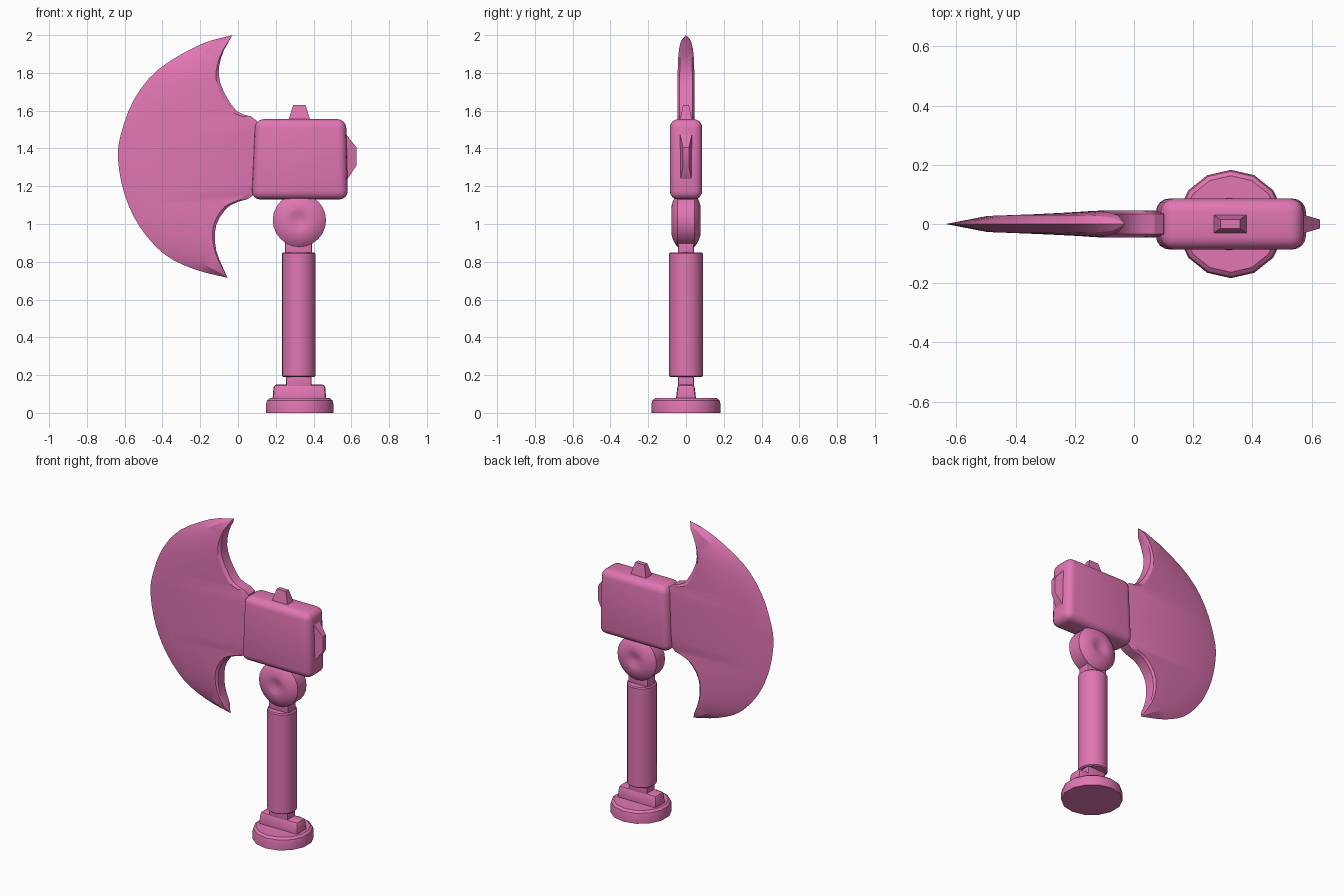
import bpy, bmesh, math
from mathutils import Vector

if "Cube" in bpy.data.objects:
    bpy.data.objects.remove(bpy.data.objects["Cube"], do_unlink=True)

COLOUR = (0.75, 0.18, 0.45, 1)
pink = bpy.data.materials.new("pink plastic")
pink.use_nodes = True
pink.diffuse_color = COLOUR
pink.node_tree.nodes["Principled BSDF"].inputs["Base Color"].default_value = COLOUR

AXIS_X = 0.325


def finish(name, bm, angle=35):
    bmesh.ops.remove_doubles(bm, verts=bm.verts, dist=0.0005)
    bmesh.ops.recalc_face_normals(bm, faces=bm.faces)
    mesh = bpy.data.meshes.new(name)
    bm.to_mesh(mesh)
    bm.free()
    obj = bpy.data.objects.new(name, mesh)
    bpy.context.collection.objects.link(obj)
    mesh.materials.append(pink)
    bpy.ops.object.select_all(action="DESELECT")
    obj.select_set(True)
    bpy.context.view_layer.objects.active = obj
    bpy.ops.object.shade_smooth_by_angle(angle=math.radians(angle))
    return obj


def block(name, x, y, z, bevel=0.0, segments=2, taper=(1, 1), shape=None):
    """Box from x range, half depth and z range, with optional tapered top."""
    bm = bmesh.new()
    bmesh.ops.create_cube(bm, size=2)
    for v in bm.verts:
        sx, sy = taper if v.co.z > 0 else (1, 1)
        v.co = ((x[0] + x[1]) / 2 + v.co.x * sx * (x[1] - x[0]) / 2,
                v.co.y * sy * y, z[1] if v.co.z > 0 else z[0])
        if shape:
            shape(v.co)
    if bevel:
        bmesh.ops.bevel(bm, geom=bm.edges[:], offset=bevel, segments=segments,
                        profile=0.5, affect="EDGES")
    return finish(name, bm)


def turned(name, profile, sides, centre, horizontal=False):
    """Spin a (radius, height) profile about z, or about y."""
    bm = bmesh.new()
    rings = []
    for r, h in profile:
        ring = []
        for i in range(sides):
            a = math.tau * i / sides + math.pi / 2
            c, s = r * math.cos(a), r * math.sin(a)
            ring.append(bm.verts.new(Vector(centre) + Vector((c, h, s) if horizontal else (c, s, h))))
        rings.append(ring)
    for a, b in zip(rings, rings[1:]):
        for i in range(sides):
            j = (i + 1) % sides
            bm.faces.new((a[i], a[j], b[j], b[i]))
    bm.faces.new(rings[0])
    bm.faces.new(rings[-1])
    return finish(name, bm)


def spline(points, steps):
    """Sample a smooth curve through the points."""
    p = [Vector(q) for q in points]
    p = [2 * p[0] - p[1]] + p + [2 * p[-1] - p[-2]]
    out = []
    for i in range(1, len(p) - 2):
        a, b, c, d = p[i - 1:i + 3]
        for k in range(steps):
            t = k / steps
            out.append(0.5 * (2 * b + (c - a) * t + (2 * a - 5 * b + 4 * c - d) * t ** 2
                              + (3 * b - a - 3 * c + d) * t ** 3))
    return out + [p[-2]]


# Crescent blade: cutting edge, ground ridge, thick body and rounded inner rim
cutting_edge = spline([(-.03, 2), (-.2, 1.95), (-.42, 1.82), (-.55, 1.66), (-.62, 1.475),
                       (-.635, 1.34), (-.6, 1.155), (-.52, .985), (-.39, .84),
                       (-.23, .76), (-.055, .715)], 3)
inner_edge = spline([(-.03, 2), (-.09, 1.88), (-.095, 1.75), (-.01, 1.6), (.1, 1.545),
                     (.12, 1.35), (.09, 1.16), (-.04, 1.1), (-.115, .995),
                     (-.115, .86), (-.055, .715)], 3)
bm = bmesh.new()
rows = []
last = len(cutting_edge) - 1
for i, (edge, inner) in enumerate(zip(cutting_edge, inner_edge)):
    u = abs(2 * i / last - 1)
    tip = max(0.0, 1 - u ** 8) ** 0.5
    ridge = 0.18 + 0.25 * u * u
    row = [(0, 0), (ridge, .026 + .008 * u), (.94, .045), (1, .034),
           (1, -.034), (.94, -.045), (ridge, -.026 - .008 * u)]
    verts = []
    for f, y in row:
        p = edge.lerp(inner, f)
        verts.append(bm.verts.new((p.x, y * tip, p.y)))
    rows.append(verts)
for a, b in zip(rows, rows[1:]):
    for k in range(len(a)):
        j = (k + 1) % len(a)
        bm.faces.new((a[k], a[j], b[j], b[k]))
bmesh.ops.dissolve_degenerate(bm, dist=0.0005, edges=bm.edges)
finish("axe_blade", bm, 25)


# Rounded head, slightly wider at the bottom of the blade side
def lean(co):
    if co.z > 1.3:
        co.x += 0.02 if co.x < AXIS_X else -0.01


block("axe_head", (.072, .582), .086, (1.13, 1.555), .045, 4, shape=lean)
block("top_stud", (.265, .385), .034, (1.54, 1.63), taper=(.55, .45))

# Back spike: a wedge tapering outward
bm = bmesh.new()
near = [bm.verts.new((.56, y, z)) for y, z in ((-.035, 1.21), (.035, 1.21), (.035, 1.49), (-.035, 1.49))]
far = [bm.verts.new((.628, y, z)) for y, z in ((-.015, 1.31), (.015, 1.31), (.015, 1.405), (-.015, 1.405))]
for i in range(4):
    j = (i + 1) % 4
    bm.faces.new((near[i], near[j], far[j], far[i]))
bm.faces.new(near)
bm.faces.new(far)
finish("back_spike", bm)

# Dished round joint below the head
half = [(.02, .066), (.045, .076), (.07, .078), (.1, .07), (.125, .058), (.141, .045)]
turned("round_joint", [(r, -h) for r, h in half] + half[::-1], 24, (AXIS_X, 0, 1.02), True)

# Shaft with its necks
block("upper_neck", (.25, .392), .042, (.82, .93), .008)
turned("shaft", [(.082, .19), (.089, .196), (.089, .844), (.082, .85)], 20, (AXIS_X - .004, 0, 0))
block("lower_neck", (.255, .39), .042, (.12, .22), .008)

# Foot: rounded bar on a disc
block("foot_bar", (.182, .468), .055, (.06, .15), .015, 2, taper=(.95, .8))
turned("foot_disc", [(.183, 0), (.183, .045), (.178, .066), (.163, .078)], 14, (AXIS_X + .002, 0, 0))
